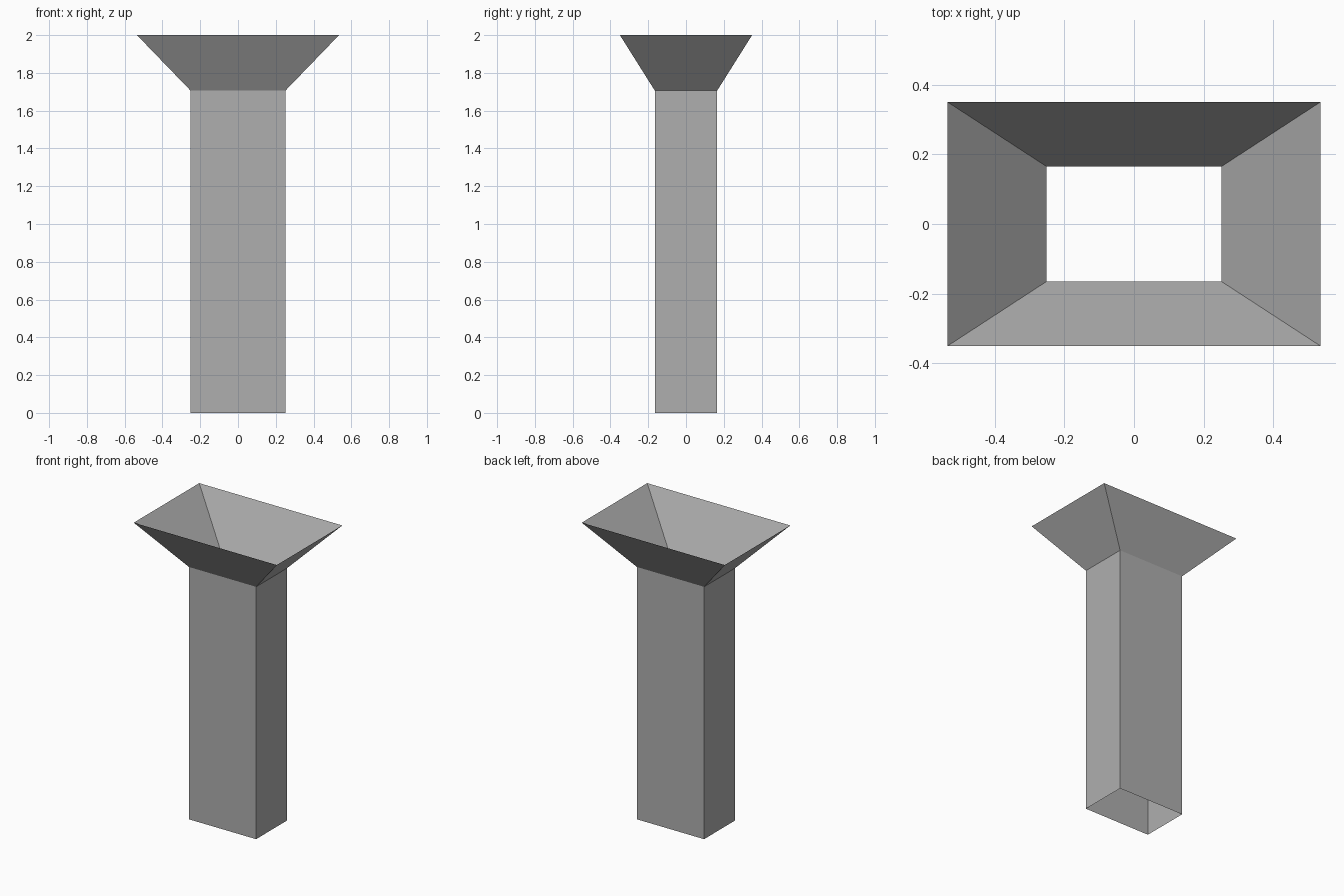
import bpy, bmesh

if "Cube" in bpy.data.objects:
    bpy.data.objects.remove(bpy.data.objects["Cube"])

# Darker grey sheet metal
metal = bpy.data.materials.new("dark_grey")
metal.diffuse_color = (0.43, 0.43, 0.43, 1.0)
metal.use_nodes = True
metal.node_tree.nodes["Principled BSDF"].inputs["Base Color"].default_value = metal.diffuse_color


def open_duct(name, lower, upper):
    """Open four-sided sheet shell between two rectangles (half x, half y, z)."""
    bm = bmesh.new()
    rings = []
    for hx, hy, z in (lower, upper):
        rings.append([bm.verts.new((sx * hx, sy * hy, z))
                      for sx, sy in ((-1, -1), (1, -1), (1, 1), (-1, 1))])
    low, up = rings
    for i in range(4):
        j = (i + 1) % 4
        bm.faces.new((low[i], low[j], up[j], up[i]))
    mesh = bpy.data.meshes.new(name)
    bm.to_mesh(mesh)
    bm.free()
    mesh.materials.append(metal)
    obj = bpy.data.objects.new(name, mesh)
    bpy.context.collection.objects.link(obj)
    return obj


base = (0.251, 0.165, 0.0)
neck = (0.251, 0.165, 1.706)
rim = (0.535, 0.35, 2.0)

# Straight rectangular shaft, open at both ends
open_duct("chute_shaft", base, neck)
# Flared hopper mouth on top
open_duct("hopper_mouth", neck, rim)
